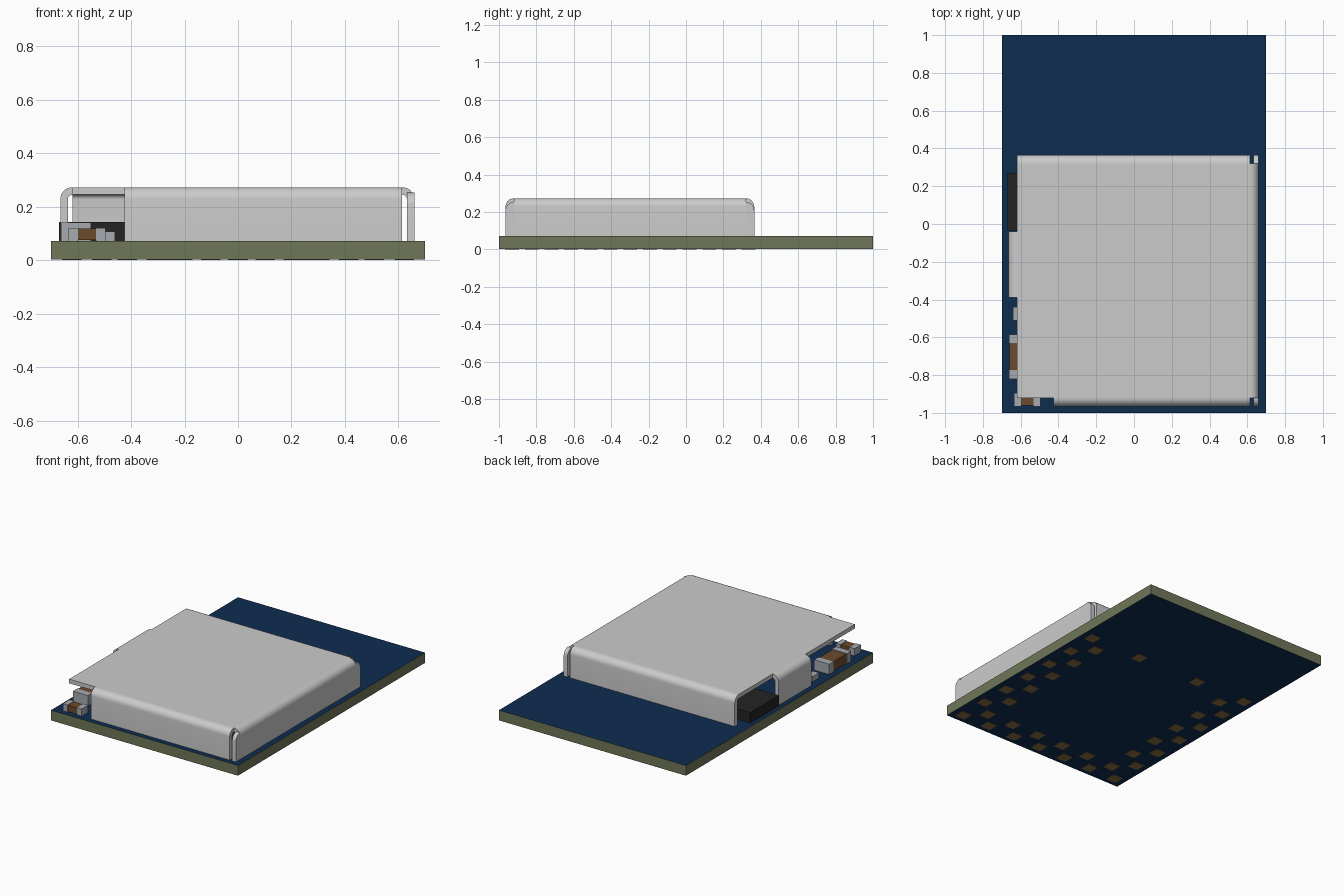
import bpy, bmesh, math
from mathutils import Vector

if "Cube" in bpy.data.objects:
    bpy.data.objects.remove(bpy.data.objects["Cube"])


def mat(name, r, g, b):
    m = bpy.data.materials.new(name)
    m.diffuse_color = (r, g, b, 1)
    m.use_nodes = True
    m.node_tree.nodes["Principled BSDF"].inputs["Base Color"].default_value = m.diffuse_color
    return m


NAVY = mat("navy solder mask", 0.004, 0.026, 0.08)
OLIVE = mat("olive board edge", 0.16, 0.185, 0.1)
METAL = mat("light grey metal", 0.6, 0.6, 0.6)
TIN = mat("tin terminal", 0.38, 0.40, 0.43)
BROWN = mat("brown ceramic", 0.15, 0.07, 0.026)
BLACK = mat("black plastic", 0.017, 0.017, 0.017)
GOLD = mat("gold pad", 0.26, 0.16, 0.06)

PCB_Z0, PCB_Z1 = 0.003, 0.072      # board underside and top
TOP = 0.273                        # shield top
T, R = 0.028, 0.045                # sheet thickness, outer bend radius


def finish(bm, name, mats, smooth=False):
    bmesh.ops.recalc_face_normals(bm, faces=bm.faces[:])
    me = bpy.data.meshes.new(name)
    bm.to_mesh(me)
    bm.free()
    ob = bpy.data.objects.new(name, me)
    bpy.context.collection.objects.link(ob)
    for m in mats:
        me.materials.append(m)
    if smooth:
        bpy.ops.object.select_all(action='DESELECT')
        ob.select_set(True)
        bpy.context.view_layer.objects.active = ob
        bpy.ops.object.shade_smooth_by_angle(angle=math.radians(35))
    return ob


def add_box(bm, x0, x1, y0, y1, z0, z1, index=0):
    geo = bmesh.ops.create_cube(bm, size=1)["verts"]
    for v in geo:
        v.co = Vector(((x0, x1)[v.co.x > 0], (y0, y1)[v.co.y > 0], (z0, z1)[v.co.z > 0]))
    for f in {f for v in geo for f in v.link_faces}:
        f.material_index = index


def add_prism(bm, start, end):
    """Closed solid between two matching outlines."""
    a = [bm.verts.new(p) for p in start]
    b = [bm.verts.new(p) for p in end]
    n = len(a)
    for i in range(n):
        bm.faces.new((a[i], a[(i + 1) % n], b[(i + 1) % n], b[i]))
    bm.faces.new(a)
    bm.faces.new(b[::-1])


def arc(cx, cy, r, a0, a1, n=8):
    return [(cx + r * math.cos(math.radians(a0 + (a1 - a0) * i / n)),
             cy + r * math.sin(math.radians(a0 + (a1 - a0) * i / n))) for i in range(n + 1)]


# Bent sheet section: distance outward from the plate edge, height
BEND = (arc(0, TOP - R, R, 90, 0) + [(R, PCB_Z1), (R - T, PCB_Z1)]
        + arc(0, TOP - R, R - T, 0, 90))


def add_flange(bm, axis, edge, sign, lo, hi):
    def ring(s):
        if axis == 'x':
            return [(edge + sign * d, s, z) for d, z in BEND]
        return [(s, edge + sign * d, z) for d, z in BEND]
    add_prism(bm, ring(lo), ring(hi))


# Circuit board: mask on the large faces, bare laminate round the edge
bm = bmesh.new()
add_box(bm, -0.7, 0.7, -1, 1, PCB_Z0, PCB_Z1)
bm.normal_update()
for f in bm.faces:
    f.material_index = 0 if abs(f.normal.z) > 0.5 else 1
finish(bm, "circuit_board", [NAVY, OLIVE])

# Contact pads: staggered double rows on three sides, two single ones inside
spots = []
for i in range(7):
    y = -0.931 + 0.211 * i
    spots += [(s * 0.622, y) for s in (-1, 1)]
    if 0 < i < 6:
        spots.append((-0.622 + 0.2073 * i, -0.931))
for i in range(6):
    spots += [(s * 0.51, -0.825 + 0.211 * i) for s in (-1, 1)]
    if 0 < i < 5:
        spots.append((-0.51 + 0.204 * i, -0.825))
spots += [(s * 0.237, 0.335) for s in (-1, 1)]
bm = bmesh.new()
for x, y in spots:
    add_box(bm, x - 0.037, x + 0.037, y - 0.037, y + 0.037, 0, PCB_Z0 + 0.001)
finish(bm, "contact_pads", [GOLD])

# Shield can: flat plate with folded walls
X0, X1, Y0, Y1 = -0.62, 0.615, -0.92, 0.32
bm = bmesh.new()
add_box(bm, X0, X1, Y0, Y1, TOP - T, TOP)
add_flange(bm, 'y', Y0, -1, -0.425, 0.613)
add_flange(bm, 'y', Y1, 1, X0, 0.613)
add_flange(bm, 'x', X1, 1, Y0, Y1)
add_flange(bm, 'x', X0, -1, -0.39, -0.04)
# Round-topped corner posts that extend the right wall past the plate
for edge, sign in ((Y0, -1), (Y1, 1)):
    side = [(0, PCB_Z1), (R, PCB_Z1)] + arc(0, TOP - R - 0.02, R, 0, 90)
    add_prism(bm, [(X1 + R - T, edge + sign * d, z) for d, z in side],
              [(X1 + R, edge + sign * d, z) for d, z in side])
finish(bm, "shield_can", [METAL], smooth=True)

# Black packaged part under the open left side
bm = bmesh.new()
add_box(bm, -0.67, -0.40, -0.035, 0.27, PCB_Z1, 0.143)
finish(bm, "black_package", [BLACK])


# Chip capacitors: ceramic body between two slightly larger terminals
def capacitor(name, axis, x0, x1, y0, y1, height, cap):
    bm = bmesh.new()
    z1, e = PCB_Z1 + height, 0.003
    if axis == 'x':
        add_box(bm, x0 + cap, x1 - cap, y0 + e, y1 - e, PCB_Z1 + e, z1 - e, 1)
        add_box(bm, x0, x0 + cap, y0, y1, PCB_Z1, z1)
        add_box(bm, x1 - cap, x1, y0, y1, PCB_Z1, z1)
    else:
        add_box(bm, x0 + e, x1 - e, y0 + cap, y1 - cap, PCB_Z1 + e, z1 - e, 1)
        add_box(bm, x0, x1, y0, y0 + cap, PCB_Z1, z1)
        add_box(bm, x0, x1, y1 - cap, y1, PCB_Z1, z1)
    finish(bm, name, [TIN, BROWN])


capacitor("front_capacitor", 'x', -0.635, -0.495, -0.965, -0.895, 0.049, 0.036)
capacitor("large_capacitor", 'y', -0.662, -0.55, -0.82, -0.585, 0.07, 0.046)
capacitor("small_capacitor", 'x', -0.64, -0.46, -0.51, -0.44, 0.035, 0.045)
